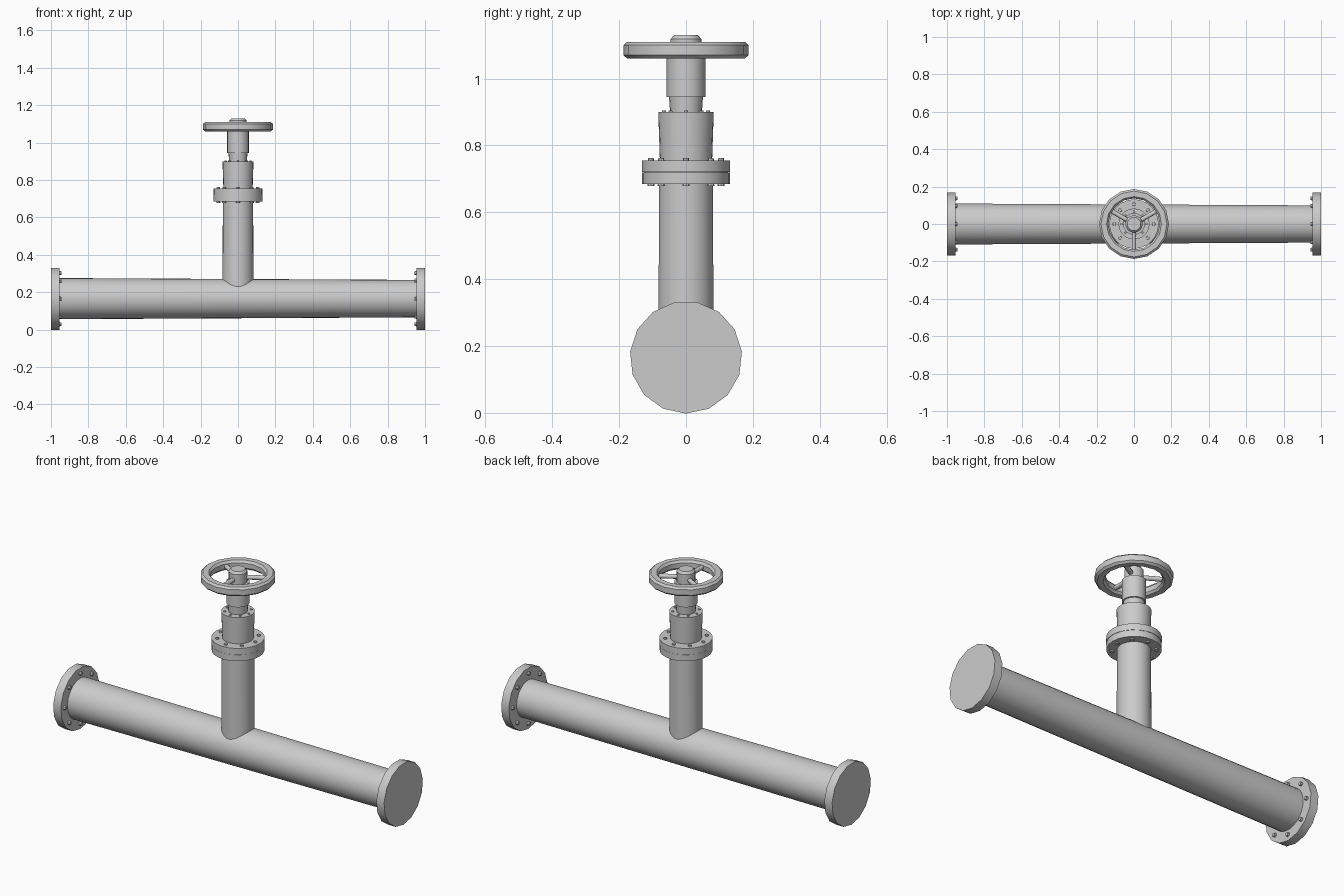
import bpy, bmesh
from math import sin, cos, pi, radians
from mathutils import Matrix, Vector

if "Cube" in bpy.data.objects:
    bpy.data.objects.remove(bpy.data.objects["Cube"])

ZC = 0.166  # height of the main pipe axis
UP = Matrix.Identity(4)


def finish(name, bm, angle=35):
    bmesh.ops.recalc_face_normals(bm, faces=bm.faces)
    me = bpy.data.meshes.new(name)
    bm.to_mesh(me)
    bm.free()
    ob = bpy.data.objects.new(name, me)
    bpy.context.collection.objects.link(ob)
    bpy.ops.object.select_all(action='DESELECT')
    ob.select_set(True)
    bpy.context.view_layer.objects.active = ob
    bpy.ops.object.shade_smooth_by_angle(angle=radians(angle))
    return ob


def lathe(name, profile, sides, mat=UP, closed=False, start=0.0):
    """Revolve (radius, height) points round local z; cap the ends unless closed."""
    bm = bmesh.new()
    rings = [[bm.verts.new(mat @ Vector((r * cos(start + 2 * pi * i / sides),
                                         r * sin(start + 2 * pi * i / sides), z)))
              for i in range(sides)] for r, z in profile]
    pairs = list(zip(rings, rings[1:])) + ([(rings[-1], rings[0])] if closed else [])
    for a, b in pairs:
        for i in range(sides):
            j = (i + 1) % sides
            bm.faces.new((a[i], a[j], b[j], b[i]))
    if not closed:
        bm.faces.new(rings[0])
        bm.faces.new(rings[-1])
    return finish(name, bm)


def bolts(name, ring_r, r, z0, z1, mat=UP, count=8):
    """Ring of small bolt heads spanning local z0..z1."""
    bm = bmesh.new()
    for i in range(count):
        a = 2 * pi * i / count
        pos = Matrix.Translation((ring_r * cos(a), ring_r * sin(a), (z0 + z1) / 2))
        bmesh.ops.create_cone(bm, cap_ends=True, segments=8, radius1=r, radius2=r * 0.75,
                              depth=z1 - z0, matrix=mat @ pos)
    return finish(name, bm)


# Main pipe, slightly tapered, local z mapped to +x
along_x = Matrix.Translation((0, 0, ZC)) @ Matrix.Rotation(pi / 2, 4, 'Y')
lathe("main_pipe", [(0.11, -0.98), (0.1, 0.98)], 30, along_x)

# Blind end flanges with bolts on the inner faces
for side, sx in (("left", -1), ("right", 1)):
    inward = (Matrix.Translation((sx, 0, ZC)) @
              Matrix.Rotation(-sx * pi / 2, 4, 'Y'))
    lathe(side + "_flange", [(0.168, 0), (0.168, 0.046)], 15, inward,
          start=0 if sx < 0 else pi)
    bolts(side + "_flange_bolts", 0.137, 0.012, 0.04, 0.057, inward)

# Vertical branch pipe
lathe("branch_pipe", [(0.083, ZC), (0.081, 0.70)], 30)

# Bolted pair of flanges
lathe("lower_valve_flange", [(0.131, 0.685), (0.131, 0.7195)], 24)
lathe("upper_valve_flange", [(0.132, 0.7205), (0.132, 0.755)], 24)
lathe("flange_gasket", [(0.126, 0.715), (0.126, 0.725)], 24)
bolts("valve_flange_bolts", 0.105, 0.011, 0.745, 0.762)
bolts("valve_flange_nuts", 0.105, 0.011, 0.678, 0.695)

# Bonnet, neck, stem collar and hub
lathe("bonnet", [(0.078, 0.75), (0.083, 0.90)], 24)
bolts("bonnet_bolts", 0.066, 0.007, 0.895, 0.905)
lathe("neck", [(0.047, 0.89), (0.051, 0.95)], 20)
lathe("stem_collar", [(0.058, 0.945), (0.058, 1.062)], 20)
lathe("wheel_hub", [(0.046, 1.05), (0.046, 1.118), (0.036, 1.13)], 20)

# Hand wheel rim with rounded section
rim = [(0.137, 1.072), (0.147, 1.061), (0.176, 1.06), (0.187, 1.07),
       (0.187, 1.1), (0.176, 1.11), (0.147, 1.11), (0.137, 1.098)]
lathe("wheel_rim", rim, 16, closed=True)

# Three spokes
bm = bmesh.new()
for deg in (30, 150, 270):
    m = (Matrix.Rotation(radians(deg), 4, 'Z') @ Matrix.Translation((0.09, 0, 1.085)) @
         Matrix.Rotation(pi / 2, 4, 'Y'))
    bmesh.ops.create_cone(bm, cap_ends=True, segments=10, radius1=0.012, radius2=0.012,
                          depth=0.12, matrix=m)
finish("wheel_spokes", bm, 40)
